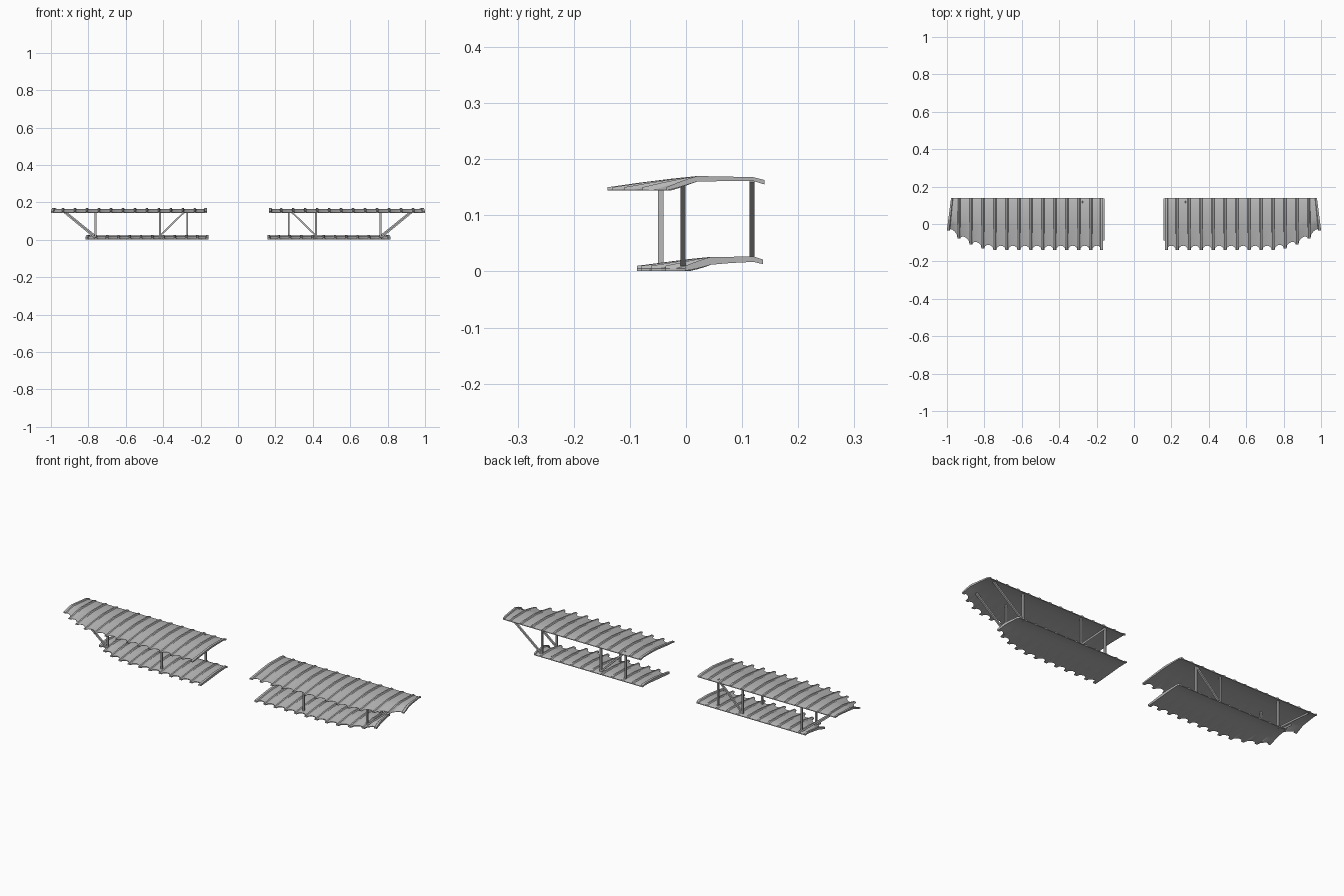
import bpy, bmesh
from mathutils import Vector

if "Cube" in bpy.data.objects:
    bpy.data.objects.remove(bpy.data.objects["Cube"])

grey = bpy.data.materials.new("wing_grey")
grey.use_nodes = True
colour = (0.48, 0.48, 0.48, 1)
grey.diffuse_color = colour
grey.node_tree.nodes["Principled BSDF"].inputs["Base Color"].default_value = colour


def finish(bm, name):
    """Turn a left-side part into a mirrored object."""
    bmesh.ops.recalc_face_normals(bm, faces=bm.faces)
    mesh = bpy.data.meshes.new(name)
    bm.to_mesh(mesh)
    bm.free()
    mesh.materials.append(grey)
    ob = bpy.data.objects.new(name, mesh)
    bpy.context.collection.objects.link(ob)
    ob.modifiers.new("mirror", "MIRROR").use_mirror_merge = False
    bpy.ops.object.select_all(action="DESELECT")
    ob.select_set(True)
    bpy.context.view_layer.objects.active = ob
    bpy.ops.object.shade_smooth_by_angle(angle=0.4)


def wing(name, root, tip, bays, trail, taper, crest, rear, front):
    """Ribbed wing; rear rows are (fraction, top, bottom), front rows (y, top, bottom)."""
    pitch = (tip - root) / bays
    lip, flat, lead = 0.008, 0.004, front[-1][0]

    def edge_y(x):
        # trailing edge curves forward near the tip
        u = max(0, (x - tip + 4 * pitch) / (4 * pitch))
        return trail + taper * u ** 1.8

    # stations across the span: (x, trailing edge y, rib amount)
    stations = []
    for i in range(bays + 1):
        x = root + i * pitch
        for dx, rib in ((-lip, 0), (-flat, 1), (flat, 1), (lip, 0)):
            if i == 0:
                dx += lip
            if i == bays:
                dx -= lip
            end = (i == 0 and dx == 0) or (i == bays and dx == 0)
            stations.append((x + dx, edge_y(x), 1 if end else rib))
        if i < bays:
            for k in range(1, 6):
                u = k / 6
                xm = x + u * pitch
                base = edge_y(x) * (1 - u) + edge_y(x + pitch) * u
                stations.append((xm, base + 0.024 * 4 * u * (1 - u), 0))
    bm = bmesh.new()
    rings = []
    for x, te, rib in stations:
        rows = [(te + (crest - te) * f, t, b) for f, t, b in rear] + front
        upper, lower = [], []
        for y, top, bottom in rows:
            # the tip is raked inward toward the leading edge
            skew = 0.022 * max(0, (x - tip + pitch) / pitch) * (y + 0.03) / (lead + 0.03)
            z = top if rib else max(bottom + 0.0015, top - 0.0045)
            upper.append(bm.verts.new((x - max(0, skew), y, z)))
            lower.append(bm.verts.new((x - max(0, skew), y, bottom)))
        rings.append(upper + lower[::-1])
    for a, b in zip(rings, rings[1:]):
        for j in range(len(a)):
            k = (j + 1) % len(a)
            bm.faces.new((a[j], a[k], b[k], b[j]))
    bm.faces.new(rings[0])
    bm.faces.new(rings[-1])
    finish(bm, name)


def strut(name, x0, z0, x1, z1, y, w=0.009):
    """Square bar between two points in a plane of constant y."""
    a, b = Vector((x0, y, z0)), Vector((x1, y, z1))
    d = (b - a).normalized()
    side, fwd = d.cross(Vector((0, 1, 0))) * w / 2, Vector((0, w / 2, 0))
    bm = bmesh.new()
    ends = [[bm.verts.new(p + side * s + fwd * t)
             for s, t in ((-1, -1), (1, -1), (1, 1), (-1, 1))] for p in (a, b)]
    for i in range(4):
        j = (i + 1) % 4
        bm.faces.new((ends[0][i], ends[0][j], ends[1][j], ends[1][i]))
    for e in ends:
        bm.faces.new(e)
    finish(bm, name)


# Wings
wing("upper_wing", 0.167, 1.0, 13, -0.14, 0.105, 0.02,
     [(0, 0.150, 0.144), (0.35, 0.158, 0.149), (0.7, 0.165, 0.155), (1, 0.170, 0.160)],
     [(0.07, 0.169, 0.161), (0.12, 0.168, 0.161), (0.14, 0.163, 0.155)])
wing("lower_wing", 0.157, 0.82, 11, -0.087, 0.085, 0.045,
     [(0, 0.010, 0.001), (0.35, 0.016, 0.004), (0.7, 0.022, 0.008), (1, 0.026, 0.012)],
     [(0.08, 0.026, 0.015), (0.12, 0.027, 0.017), (0.137, 0.021, 0.013)])

# Upright struts
for name, x, y, z0, z1 in (
        ("outer_front_strut", 0.762, 0.118, 0.02, 0.163),
        ("middle_front_strut", 0.417, 0.118, 0.02, 0.163),
        ("inner_front_strut", 0.272, 0.118, 0.02, 0.163),
        ("outer_rear_strut", 0.762, -0.005, 0.012, 0.158),
        ("middle_rear_strut", 0.417, -0.045, 0.008, 0.151)):
    strut(name, x, z0, x, z1, y)

# Diagonal braces
strut("outer_front_brace", 0.762, 0.02, 0.94, 0.163, 0.118)
strut("outer_rear_brace", 0.762, 0.01, 0.94, 0.156, -0.005)
strut("inner_front_brace", 0.417, 0.022, 0.272, 0.163, 0.118)
